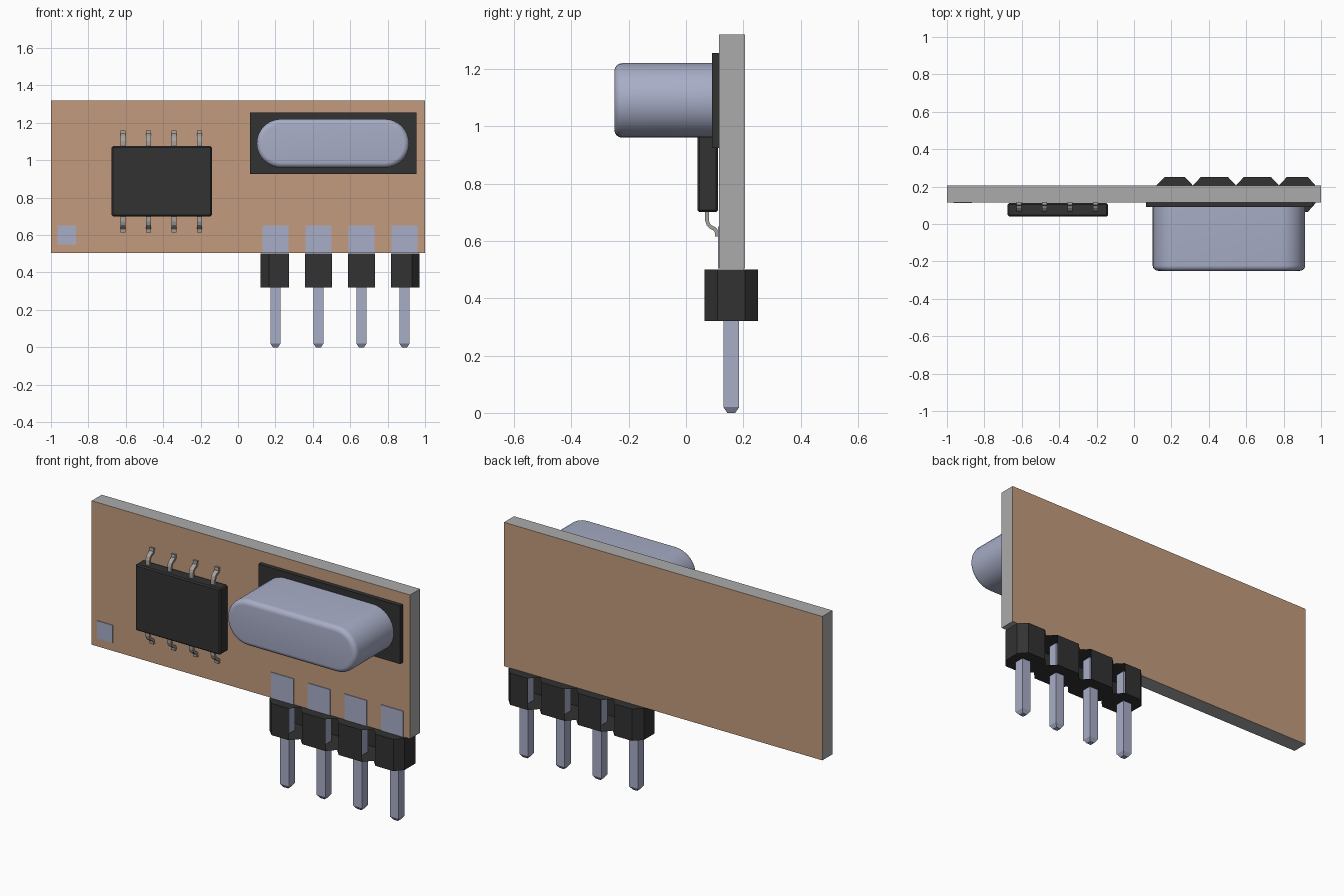
import bpy, bmesh, math

cube = bpy.data.objects.get("Cube")
if cube:
    bpy.data.objects.remove(cube, do_unlink=True)


def material(name, *rgb):
    m = bpy.data.materials.new(name)
    m.use_nodes = True
    m.diffuse_color = (*rgb, 1)
    m.node_tree.nodes["Principled BSDF"].inputs["Base Color"].default_value = (*rgb, 1)
    return m


COPPER = material("copper tan", 0.55, 0.33, 0.21)
EDGE = material("board edge grey", 0.41, 0.41, 0.41)
METAL = material("lilac metal", 0.39, 0.42, 0.57)
BLACK = material("black plastic", 0.032, 0.032, 0.032)
LEAD = material("lead grey", 0.38, 0.36, 0.34)


def make(name, verts, faces, *mats):
    mesh = bpy.data.meshes.new(name)
    bm = bmesh.new()
    vs = [bm.verts.new(v) for v in verts]
    for f in faces:
        bm.faces.new([vs[i] for i in f])
    bmesh.ops.recalc_face_normals(bm, faces=bm.faces[:])
    bm.to_mesh(mesh)
    bm.free()
    for m in mats:
        mesh.materials.append(m)
    ob = bpy.data.objects.new(name, mesh)
    bpy.context.scene.collection.objects.link(ob)
    return ob


def loft(name, rings, *mats):
    """Closed solid through rings that have equal point counts."""
    n = len(rings[0])
    verts = [p for r in rings for p in r]
    faces = [[k * n + i, k * n + (i + 1) % n, (k + 1) * n + (i + 1) % n, (k + 1) * n + i]
             for k in range(len(rings) - 1) for i in range(n)]
    faces += [list(range(n)), list(range(len(verts) - n, len(verts)))]
    return make(name, verts, faces, *mats)


def square(cx, cy, z, hx, hy):
    return [(cx - hx, cy - hy, z), (cx + hx, cy - hy, z),
            (cx + hx, cy + hy, z), (cx - hx, cy + hy, z)]


def box(name, x0, x1, y0, y1, z0, z1, *mats):
    cx, cy, hx, hy = (x0 + x1) / 2, (y0 + y1) / 2, (x1 - x0) / 2, (y1 - y0) / 2
    return loft(name, [square(cx, cy, z, hx, hy) for z in (z0, z1)], *mats)


# Circuit board: copper faces, grey edges
BOARD = 0.115
board = box("circuit_board", -1, 1, BOARD, 0.205, 0.503, 1.32, COPPER, EDGE)
for p in board.data.polygons:
    p.material_index = 0 if abs(p.normal.y) > 0.5 else 1

# Crystal base plate and rounded can
box("crystal_base", 0.065, 0.955, 0.09, BOARD, 0.925, 1.255, BLACK)


def stadium(r, y, steps=16):
    pts = []
    for cx, start in ((0.785, -90), (0.23, 90)):
        for i in range(steps + 1):
            a = math.radians(start + 180 * i / steps)
            pts.append((cx + r * math.cos(a), y, 1.09 + r * math.sin(a)))
    return pts


fillet = [math.radians(15 * i) for i in range(7)]
rings = [stadium(0.13, 0.09)]
rings += [stadium(0.102 + 0.028 * math.cos(a), -0.222 - 0.028 * math.sin(a)) for a in fillet]
can = loft("crystal_can", rings, METAL)
bpy.context.view_layer.objects.active = can
can.select_set(True)
bpy.ops.object.shade_smooth_by_angle(angle=math.radians(35))
can.select_set(False)

# Chip body and its bent leads
chip = box("chip_body", -0.675, -0.14, 0.04, 0.111, 0.7, 1.075, BLACK)
bev = chip.modifiers.new("soft_edges", "BEVEL")
bev.width, bev.segments = 0.007, 1

CHIP_MID = 0.8875
path = [(0.073, 0.17), (0.073, 0.215), (0.078, 0.231), (0.088, 0.24),
        (0.099, 0.245), (0.106, 0.253), (0.108, 0.272)]
for row, side in (("upper", 1), ("lower", -1)):
    for i in range(4):
        x = -0.615 + 0.1365 * i
        verts = [(x + dx, y, CHIP_MID + side * d) for y, d in path for dx in (-0.0125, 0.0125)]
        faces = [[2 * k, 2 * k + 1, 2 * k + 3, 2 * k + 2] for k in range(len(path) - 1)]
        lead = make(f"chip_lead_{row}_{i + 1}", verts, faces, LEAD)
        sol = lead.modifiers.new("thickness", "SOLIDIFY")
        sol.thickness, sol.offset = 0.013, 0

# Solder pads and header pins
box("corner_pad", -0.965, -0.865, BOARD - 0.004, BOARD, 0.55, 0.65, METAL)
PIN_Y, PITCH = 0.158, 0.23
pins = [0.2 + PITCH * i for i in range(4)]
for i, x in enumerate(pins):
    box(f"header_pad_{i + 1}", x - 0.07, x + 0.07, BOARD - 0.004, BOARD, 0.503, 0.65, METAL)
    loft(f"header_pin_{i + 1}", [square(x, PIN_Y, 0, 0.014, 0.014),
                                 square(x, PIN_Y, 0.02, 0.0275, 0.0275),
                                 square(x, PIN_Y, 0.498, 0.0275, 0.0275)], METAL)

# Header housing: scalloped caps with walls, open at the notches between pins
START, END = 0.12, 0.97
front = [(START, 0.11)]
for i, x in enumerate(pins):
    front += [(x - (0.035 if i == 0 else 0.073), 0.065),
              (x + (0.04 if i == 3 else 0.073), 0.065)]
    front.append((END, 0.11) if i == 3 else (x + PITCH / 2, 0.11))
outline = front + [(x, 2 * PIN_Y - y) for x, y in reversed(front)]
n = len(outline)
verts = [(x, y, z) for z in (0.32, 0.5) for x, y in outline]
faces = [list(range(n)), list(range(n, 2 * n))]
for i in range(n):
    j = (i + 1) % n
    (xa, ya), (xb, yb) = outline[i], outline[j]
    at_end = min(xa, xb) == START or max(xa, xb) == END
    if at_end or abs(ya - yb) < 0.001:
        faces.append([i, j, n + j, n + i])
make("header_housing", verts, faces, BLACK)
